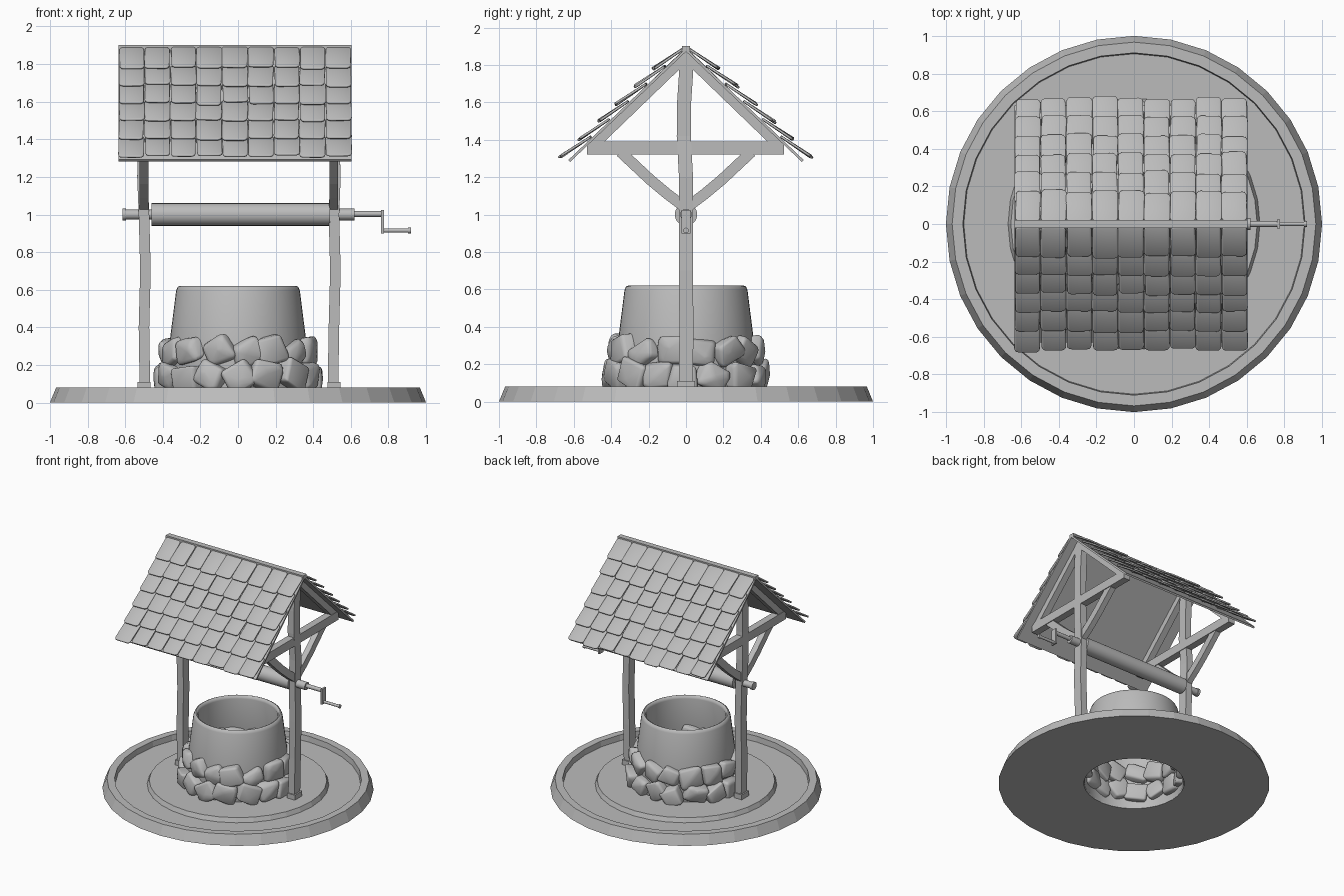
import bpy, bmesh, random
from math import pi, cos, sin, radians
from mathutils import Matrix, Vector

random.seed(4)
rnd = random.uniform
if "Cube" in bpy.data.objects:
    bpy.data.objects.remove(bpy.data.objects["Cube"])

GREY = (0.5, 0.5, 0.5, 1)
grey = bpy.data.materials.new("plain grey")
grey.use_nodes = True
grey.diffuse_color = GREY
grey.node_tree.nodes["Principled BSDF"].inputs["Base Color"].default_value = GREY


def finish(name, bm, smooth=None, bevel=0, segments=2):
    """Turn a bmesh into a named object; smooth is the sharp-edge angle."""
    bmesh.ops.recalc_face_normals(bm, faces=bm.faces)
    mesh = bpy.data.meshes.new(name)
    bm.to_mesh(mesh)
    bm.free()
    mesh.materials.append(grey)
    if smooth:
        mesh.shade_smooth()
        mesh.set_sharp_from_angle(angle=radians(smooth))
    obj = bpy.data.objects.new(name, mesh)
    bpy.context.scene.collection.objects.link(obj)
    if bevel:
        mod = obj.modifiers.new("bevel", "BEVEL")
        mod.width, mod.segments = bevel, segments
        mod.limit_method = "ANGLE"
        mod.angle_limit = radians(20)
    return obj


def lathe(name, profile, sides, smooth=None):
    """Spin a closed (radius, z) outline about the z axis."""
    bm = bmesh.new()
    rings = []
    for i in range(sides):
        a = 2 * pi * i / sides
        rings.append([bm.verts.new((r * cos(a), r * sin(a), z)) for r, z in profile])
    n = len(profile)
    for i in range(sides):
        a, b = rings[i], rings[(i + 1) % sides]
        for j in range(n):
            k = (j + 1) % n
            bm.faces.new((a[j], b[j], b[k], a[k]))
    return finish(name, bm, smooth)


def bar(name, points, width, depth):
    """Sweep a rectangle along points; depth is measured along x."""
    bm = bmesh.new()
    pts = [Vector(p) for p in points]
    rings = []
    for i, p in enumerate(pts):
        d = pts[min(i + 1, len(pts) - 1)] - pts[max(i - 1, 0)]
        side = Vector((0, d.z, -d.y)).normalized() * width / 2
        x = Vector((depth / 2, 0, 0))
        rings.append([bm.verts.new(v) for v in (p - side - x, p + side - x, p + side + x, p - side + x)])
    for a, b in zip(rings, rings[1:]):
        for j in range(4):
            k = (j + 1) % 4
            bm.faces.new((a[j], a[k], b[k], b[j]))
    bm.faces.new(rings[0])
    bm.faces.new(rings[-1])
    return finish(name, bm)


def box(name, center, size):
    bm = bmesh.new()
    bmesh.ops.create_cube(bm, size=1, matrix=Matrix.Translation(center) @ Matrix.Diagonal((*size, 1)))
    return finish(name, bm)


def rod(name, x0, x1, z, radius, sides=20):
    """Cylinder lying along x."""
    bm = bmesh.new()
    m = Matrix.Translation(((x0 + x1) / 2, 0, z)) @ Matrix.Rotation(pi / 2, 4, "Y")
    bmesh.ops.create_cone(bm, cap_ends=True, segments=sides, radius1=radius,
                          radius2=radius, depth=x1 - x0, matrix=m)
    return finish(name, bm, 40)


# Ground disc with a rim, a sunken ring and a raised step around the hole
lathe("base", [(0.37, 0), (1, 0), (0.967, 0.08), (0.91, 0.08), (0.905, 0.035),
               (0.67, 0.035), (0.655, 0.07), (0.37, 0.07)], 32)

# Tapered well wall with a rounded lip
lathe("well_wall", [(0.365, 0.01), (0.355, 0.3), (0.293, 0.595), (0.3, 0.615), (0.31, 0.62),
                    (0.321, 0.615), (0.329, 0.595), (0.36, 0.35), (0.385, 0.07)], 48, 50)


# Two rows of rough stones around the foot of the wall
def stone_row(name, count, radius, z, half, turn):
    bm = bmesh.new()
    for i in range(count):
        a = 2 * pi * (i + turn + rnd(-0.12, 0.12)) / count
        place = (Matrix.Rotation(a, 4, "Z") @ Matrix.Translation((radius, 0, z + rnd(-0.01, 0.015)))
                 @ Matrix.Rotation(rnd(-0.5, 0.5), 4, "X"))
        verts = []
        for sx in (-1, 1):
            for sy in (-1, 1):
                for sz in (-1, 1):
                    p = [s * h * rnd(0.6, 1.05) for s, h in zip((sx, sy, sz), half)]
                    verts.append(bm.verts.new(place @ Vector(p)))
        verts.append(bm.verts.new(place @ Vector((half[0] * 1.1, rnd(-0.03, 0.03), rnd(-0.03, 0.03)))))
        hull = bmesh.ops.convex_hull(bm, input=verts)
        loose = [g for g in hull["geom_interior"] if isinstance(g, bmesh.types.BMVert)]
        bmesh.ops.delete(bm, geom=loose, context="VERTS")
    finish(name, bm, 180, 0.018, 3)


stone_row("lower_stones", 16, 0.375, 0.135, (0.07, 0.092, 0.078), 0)
stone_row("upper_stones", 15, 0.355, 0.27, (0.065, 0.092, 0.08), 0.5)

# Timber frames, one at each end
for side, x in (("left", 0.51), ("right", -0.5)):
    s = 1 if x > 0 else -1
    box(side + "_post_foot", (x, 0, 0.09), (0.07, 0.095, 0.04))
    bar(side + "_post", [(x - 0.005 * s, 0, 0.08), (x, 0.002, 0.4), (x + 0.008, 0, 0.7),
                         (x, 0, 1.0), (x + 0.008 * s, 0, 1.2), (x, -0.012, 1.42),
                         (x, -0.01, 1.6), (x, 0, 1.75), (x, 0, 1.87)], 0.075, 0.056)
    bar(side + "_cross_beam", [(x, -0.53, 1.355), (x, 0.525, 1.355)], 0.07, 0.058)
    for end, e in (("front", -1), ("back", 1)):
        bar(f"{side}_{end}_rafter", [(x, e * 0.5, 1.37), (x, 0, 1.852)], 0.06, 0.052)
        bar(f"{side}_{end}_brace", [(x, e * 0.35, 1.335), (x, e * 0.19, 1.185),
                                    (x, e * 0.1, 1.11), (x, e * 0.0, 1.035)], 0.058, 0.046)

# Roof boards and ridge
X0, X1, PITCH = -0.635, 0.603, radians(43.6)
MID, SPAN = (X0 + X1) / 2, X1 - X0
box("ridge_beam", (MID, 0, 1.885), (SPAN, 0.045, 0.03))


def slope(e):
    """Frame at the ridge: x along it, y down the slope, z outward."""
    down = Vector((0, e * cos(PITCH), -sin(PITCH)))
    out = Vector((0, e * sin(PITCH), cos(PITCH)))
    m = Matrix.Identity(4)
    for i in range(3):
        m[i][1], m[i][2] = down[i], out[i]
    m.translation = (MID, 0, 1.892)
    return m


# One shingle with rounded corners, reused for the whole roof
LENGTH, COLUMNS, ROWS = 0.19, 9, 6
PITCH_X = SPAN / COLUMNS
bm = bmesh.new()
bmesh.ops.create_cube(bm, size=1, matrix=Matrix.Translation((0, LENGTH / 2, 0))
                      @ Matrix.Diagonal((PITCH_X - 0.004, LENGTH, 0.013, 1)))
corners = [e for e in bm.edges if abs(e.verts[0].co.z - e.verts[1].co.z) > 0.01]
bmesh.ops.bevel(bm, geom=corners, offset=0.022, segments=3, profile=0.5, affect="EDGES")
shingle = bpy.data.meshes.new("shingle")
bm.to_mesh(shingle)
bm.free()

for end, e in (("front", -1), ("back", 1)):
    frame = slope(e)
    board = box(end + "_roof_board", (0, 0.435, -0.008), (SPAN, 0.87, 0.014))
    board.data.transform(frame)
    if e > 0:
        board.data.flip_normals()
    bm = bmesh.new()
    for row in range(ROWS):
        for col in range(COLUMNS):
            first = len(bm.verts)
            bm.from_mesh(shingle)
            bm.verts.ensure_lookup_table()
            place = (frame @ Matrix.Translation(((col - (COLUMNS - 1) / 2) * PITCH_X,
                                                 0.012 + row * 0.137 + rnd(-0.005, 0.004), 0.006))
                     @ Matrix.Rotation(rnd(0.15, 0.2), 4, "X")
                     @ Matrix.Rotation(rnd(-0.025, 0.025), 4, "Z")
                     @ Matrix.Diagonal((rnd(0.97, 1.04), rnd(0.96, 1.08), 1, 1)))
            bmesh.ops.transform(bm, matrix=place, verts=bm.verts[first:])
    finish(end + "_shingles", bm, 180, 0.005, 2)
bpy.data.meshes.remove(shingle)

# Winding roller and axle
rod("roller", -0.46, 0.49, 1.0, 0.06, 24)
rod("axle", -0.6, 0.55, 1.0, 0.026)
rod("axle_end_cap", -0.615, -0.595, 1.0, 0.031)
rod("crank_socket", 0.54, 0.62, 1.0, 0.031)

# Crank
rod("crank_shaft", 0.61, 0.765, 1.003, 0.016, 12)
box("crank_arm", (0.768, 0, 0.962), (0.014, 0.05, 0.125))
rod("crank_handle", 0.77, 0.91, 0.915, 0.011, 12)
rod("crank_knob", 0.905, 0.92, 0.915, 0.015, 12)
